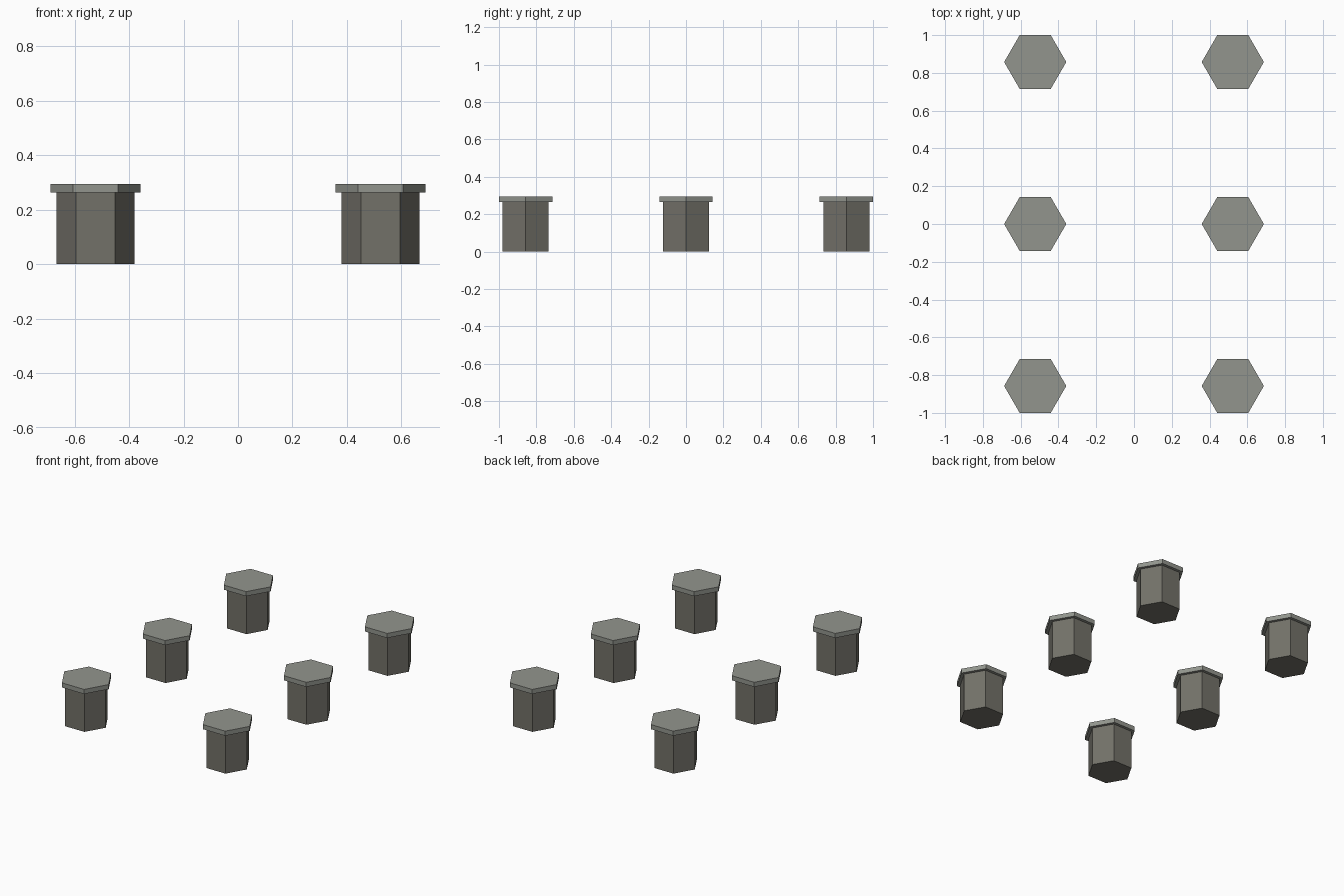
import bpy, bmesh
from math import cos, sin, pi

if "Cube" in bpy.data.objects:
    bpy.data.objects.remove(bpy.data.objects["Cube"])


def material(name, color):
    m = bpy.data.materials.new(name)
    m.diffuse_color = (*color, 1)
    m.use_nodes = True
    m.node_tree.nodes["Principled BSDF"].inputs["Base Color"].default_value = m.diffuse_color
    return m


def hex_prism(name, x, y, radius, z0, z1, mat):
    # Hexagon with corners on the x axis, extruded upwards
    bm = bmesh.new()
    ring = [bm.verts.new((radius * cos(i * pi / 3), radius * sin(i * pi / 3), 0))
            for i in range(6)]
    face = bm.faces.new(ring)
    top = bmesh.ops.extrude_face_region(bm, geom=[face])["geom"]
    bmesh.ops.translate(bm, vec=(0, 0, z1 - z0),
                        verts=[v for v in top if isinstance(v, bmesh.types.BMVert)])
    bmesh.ops.recalc_face_normals(bm, faces=bm.faces)
    mesh = bpy.data.meshes.new(name)
    bm.to_mesh(mesh)
    bm.free()
    mesh.materials.append(mat)
    obj = bpy.data.objects.new(name, mesh)
    obj.location = (x, y, z0)
    bpy.context.collection.objects.link(obj)


post_mat = material("post_stone", (0.17, 0.165, 0.14))
cap_mat = material("cap_stone", (0.29, 0.30, 0.27))

# Two columns by three rows of capped posts
for x in (-0.523, 0.523):
    for y in (-0.8575, 0, 0.8575):
        hex_prism("post", x, y, 0.1425, 0, 0.264, post_mat)
        hex_prism("cap", x, y, 0.1645, 0.264, 0.295, cap_mat)
